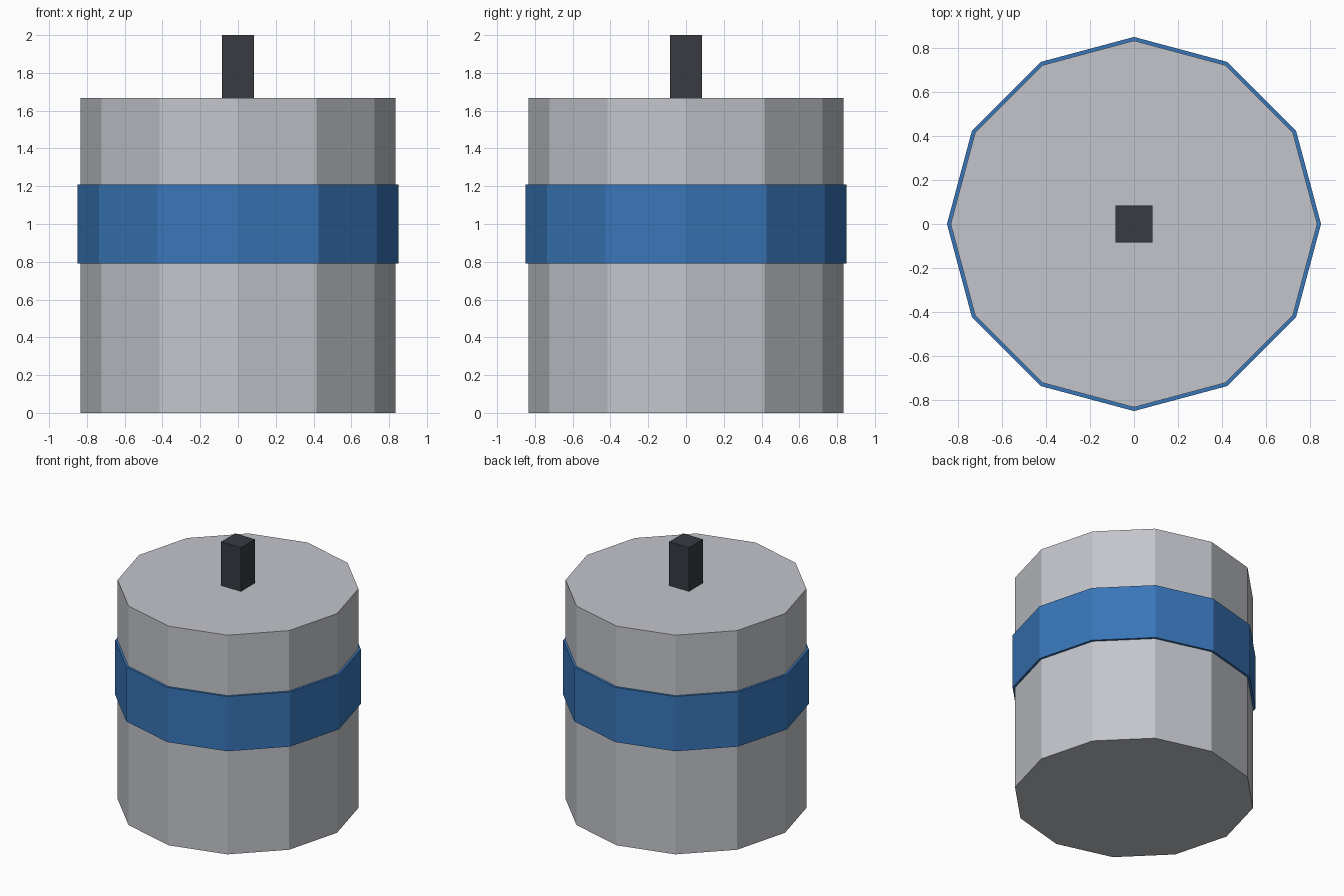
import bpy

if "Cube" in bpy.data.objects:
    bpy.data.objects.remove(bpy.data.objects["Cube"])


def finish(obj, name, color):
    obj.name = name
    mat = bpy.data.materials.new(name + "_paint")
    mat.diffuse_color = (*color, 1)
    mat.use_nodes = True
    mat.node_tree.nodes["Principled BSDF"].inputs["Base Color"].default_value = mat.diffuse_color
    obj.data.materials.append(mat)


def drum(name, radius, z0, z1, color):
    bpy.ops.mesh.primitive_cylinder_add(vertices=12, radius=radius, depth=z1 - z0,
                                        location=(0, 0, (z0 + z1) / 2))
    finish(bpy.context.object, name, color)


# Twelve-sided body and the slightly wider band around its middle
drum("body", 0.833, 0, 1.667, (0.55, 0.56, 0.60))
drum("band", 0.85, 0.792, 1.208, (0.04, 0.18, 0.48))

# Square post on the top
bpy.ops.mesh.primitive_cube_add(size=1, location=(0, 0, 1.8335))
post = bpy.context.object
post.scale = (0.167, 0.167, 0.333)
bpy.ops.object.transform_apply(location=False, rotation=False, scale=True)
finish(post, "top_post", (0.04, 0.043, 0.055))
